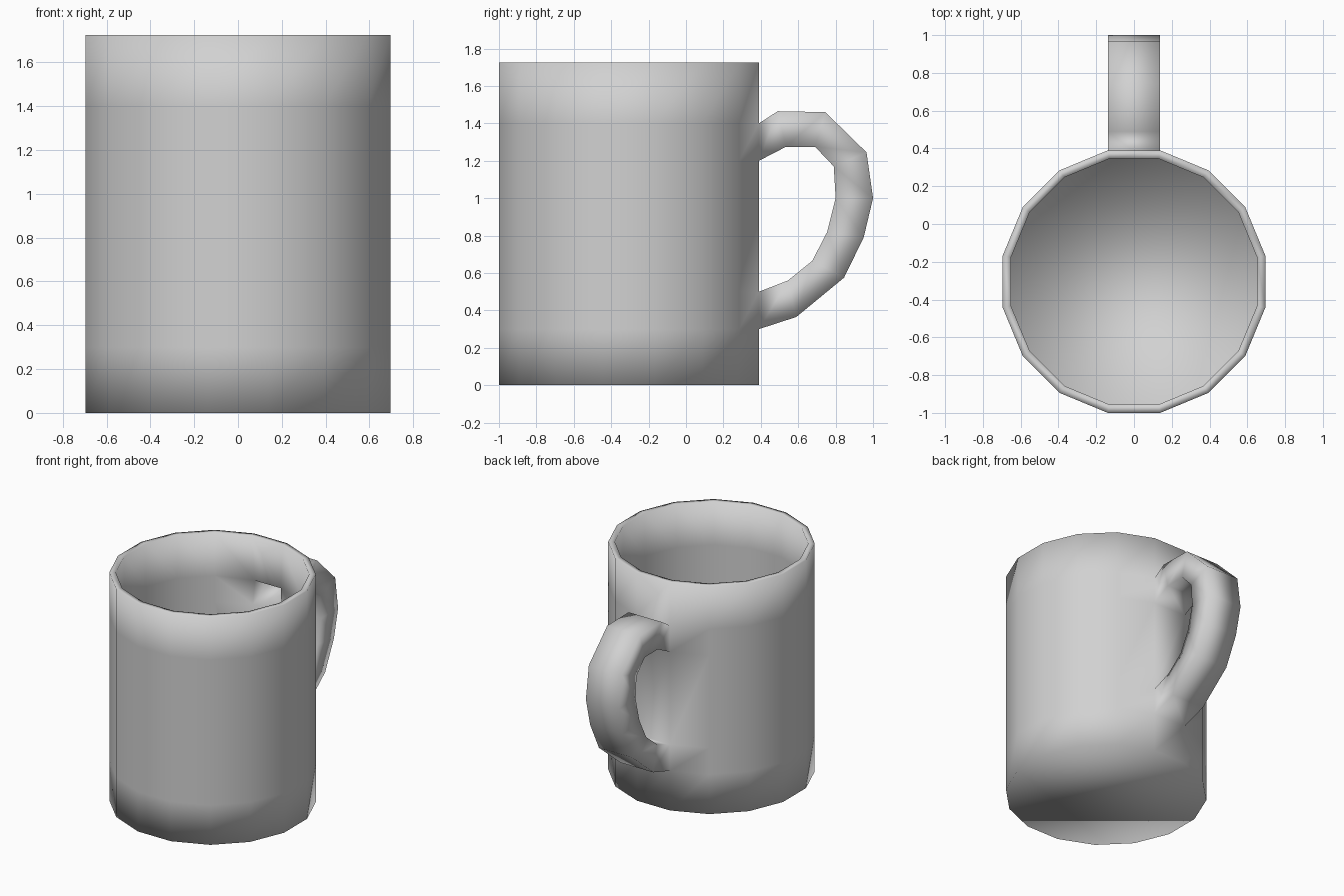
import bpy, bmesh
from math import cos, sin, pi

cube = bpy.data.objects.get("Cube")
if cube:
    bpy.data.objects.remove(cube, do_unlink=True)

SIDES = 16
APOTHEM = 0.695
RADIUS = APOTHEM / cos(pi / SIDES)
CENTRE_Y = -0.305
HALF_WIDTH = RADIUS * sin(pi / SIDES)
HEIGHTS = [0, 0.3, 0.5, 1.2, 1.4, 1.725]
BACK = 3                      # wall column that carries the handle

# Handle side profile, top to bottom: outer (y, z), inner (y, z)
HANDLE = [((0.49, 1.465), (0.535, 1.275)),
          ((0.745, 1.46), (0.69, 1.275)),
          ((0.965, 1.245), (0.79, 1.17)),
          ((1.0, 1.0), (0.80, 1.0)),
          ((0.95, 0.79), (0.755, 0.82)),
          ((0.845, 0.575), (0.675, 0.665)),
          ((0.59, 0.365), (0.545, 0.56))]

bm = bmesh.new()

# Body: stacked rings, leaving two openings where the handle grows out
rings = []
for z in HEIGHTS:
    angles = [(i + 0.5) * 2 * pi / SIDES for i in range(SIDES)]
    rings.append([bm.verts.new((RADIUS * cos(a), CENTRE_Y + RADIUS * sin(a), z))
                  for a in angles])
for level, (low, high) in enumerate(zip(rings, rings[1:])):
    for i in range(SIDES):
        if i == BACK and level in (1, 3):
            continue
        j = (i + 1) % SIDES
        bm.faces.new((low[i], low[j], high[j], high[i]))
bm.faces.new(list(reversed(rings[0])))


# Handle: square sections bridged from the upper opening to the lower one
def opening(outer, inner):
    return [rings[outer][BACK], rings[outer][BACK + 1],
            rings[inner][BACK + 1], rings[inner][BACK]]


sections = [opening(4, 3)]
for outer, inner in HANDLE:
    sections.append([bm.verts.new((x, y, z)) for x, (y, z) in
                     ((HALF_WIDTH, outer), (-HALF_WIDTH, outer),
                      (-HALF_WIDTH, inner), (HALF_WIDTH, inner))])
sections.append(opening(1, 2))
for a, b in zip(sections, sections[1:]):
    for i in range(4):
        j = (i + 1) % 4
        bm.faces.new((a[i], a[j], b[j], b[i]))

bmesh.ops.recalc_face_normals(bm, faces=bm.faces[:])
# Outward check: the base must face down
bm.faces.ensure_lookup_table()
base = min(bm.faces, key=lambda f: f.calc_center_median().z)
if base.normal.z > 0:
    bmesh.ops.reverse_faces(bm, faces=bm.faces[:])
for face in bm.faces:
    face.smooth = True

mesh = bpy.data.meshes.new("mug")
bm.to_mesh(mesh)
bm.free()
mug = bpy.data.objects.new("mug", mesh)
bpy.context.collection.objects.link(mug)

# Wall thickness
wall = mug.modifiers.new("wall", "SOLIDIFY")
wall.thickness = 0.045
wall.offset = -1

# Glaze
glaze = bpy.data.materials.new("light grey glaze")
glaze.use_nodes = True
colour = (0.64, 0.64, 0.64, 1)
glaze.diffuse_color = colour
glaze.node_tree.nodes["Principled BSDF"].inputs["Base Color"].default_value = colour
mesh.materials.append(glaze)
